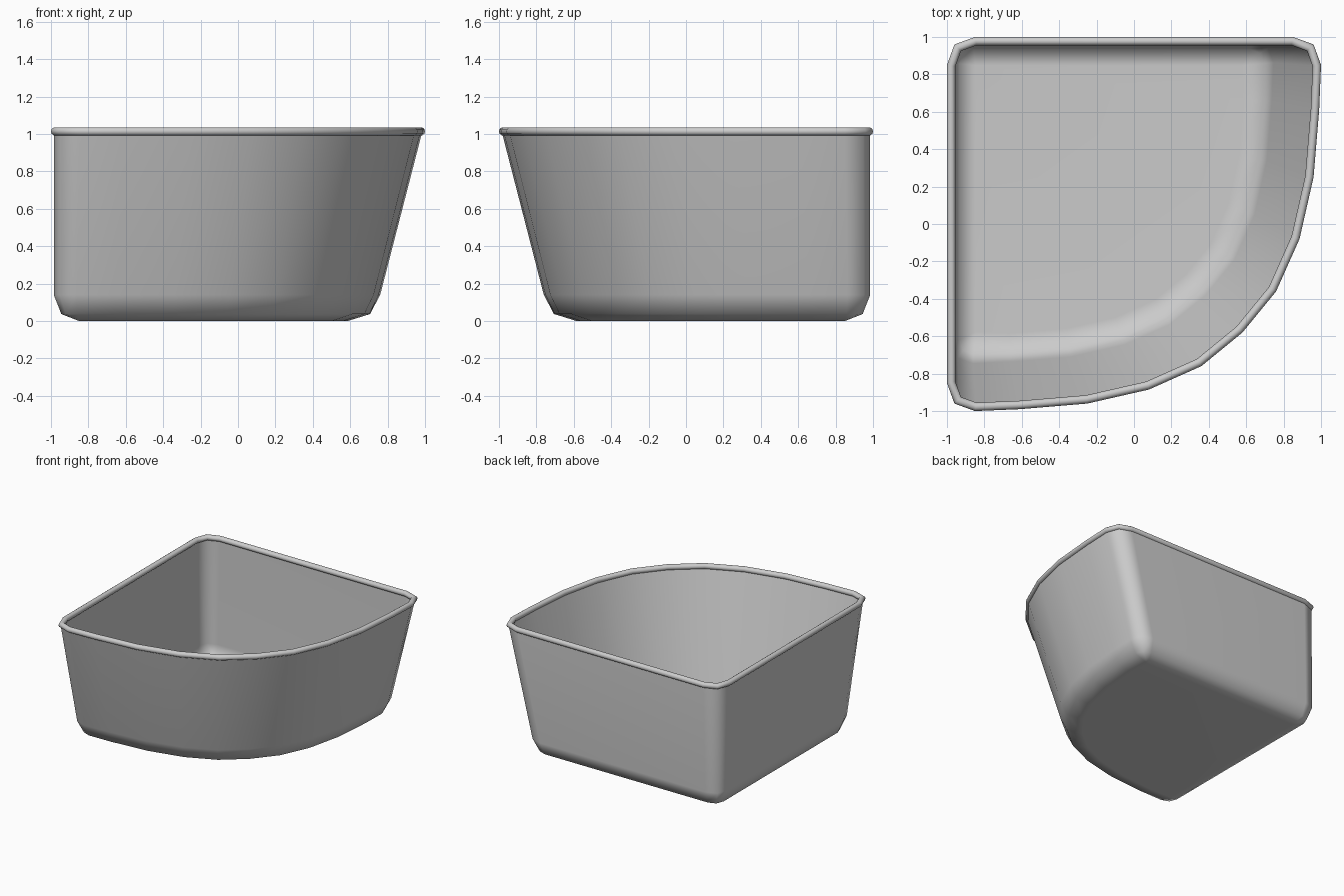
import bpy, bmesh, math
from mathutils import Vector

if "Cube" in bpy.data.objects:
    bpy.data.objects.remove(bpy.data.objects["Cube"])

# Quarter-round outline of the rim, clockwise from the back-left corner
OUTLINE = [Vector(p) for p in (
    (-1, .85), (-.96, .96), (-.85, 1),
    (.85, 1), (.96, .96), (1, .85),
    (.99, .61), (.96, .25), (.885, -.08), (.76, -.36), (.58, -.58),
    (.36, -.76), (.08, -.885), (-.25, -.96), (-.61, -.99),
    (-.85, -1), (-.96, -.96), (-1, -.85))]


def inset(pts, d):
    """Mitred inward offset of a clockwise loop."""
    out = []
    for i, p in enumerate(pts):
        a = (p - pts[i - 1]).normalized()
        b = (pts[(i + 1) % len(pts)] - p).normalized()
        n = Vector((a.y + b.y, -a.x - b.x)).normalized()
        out.append(p + n * d / n.dot(Vector((a.y, -a.x))))
    return out


def loft(name, rings, close=False, cap=False):
    """Skin a list of (points, z) rings."""
    bm = bmesh.new()
    vs = [[bm.verts.new((p.x, p.y, z)) for p in pts] for pts, z in rings]
    n = len(vs[0])
    for k in range(len(vs) if close else len(vs) - 1):
        a, b = vs[k], vs[(k + 1) % len(vs)]
        for i in range(n):
            j = (i + 1) % n
            bm.faces.new((a[i], a[j], b[j], b[i]))
    if cap:
        bm.faces.new(vs[-1])
    bmesh.ops.remove_doubles(bm, verts=bm.verts, dist=.001)
    bmesh.ops.recalc_face_normals(bm, faces=bm.faces)
    # make sure the open shell faces outward: floor must look down
    if cap and min(bm.faces, key=lambda f: f.calc_center_median().z).normal.z > 0:
        bmesh.ops.reverse_faces(bm, faces=bm.faces)
    for f in bm.faces:
        f.smooth = True
    me = bpy.data.meshes.new(name)
    bm.to_mesh(me)
    bm.free()
    ob = bpy.data.objects.new(name, me)
    bpy.context.collection.objects.link(ob)
    return ob


# Tub: walls taper toward the square back-left corner, bevelled floor edge
top = inset(OUTLINE, .015)
corner = Vector((-.985, .985))
low = [corner + (p - corner) * .886 for p in top]
floor = inset(low, .165)
for start, c in ((0, (-.85, .85)), (3, (.58, .85)), (15, (-.85, -.58))):
    for i in range(start, start + 3):
        floor[i] = Vector(c)
mid = [p.lerp(q, .3) for p, q in zip(low, floor)]
tub = loft("tub", [(top, 1.01), (low, .14), (mid, .037), (floor, 0)], cap=True)
sol = tub.modifiers.new("thickness", 'SOLIDIFY')
sol.thickness = .016
sol.offset = -1
wn = tub.modifiers.new("normals", 'WEIGHTED_NORMAL')
wn.keep_sharp = True

# Rolled rim: round tube following the outline
R = .0225
rings = []
for k in range(10):
    a = 2 * math.pi * k / 10
    rings.append((inset(OUTLINE, R - R * math.cos(a)), 1.0135 + R * math.sin(a)))
loft("rim", rings, close=True)
